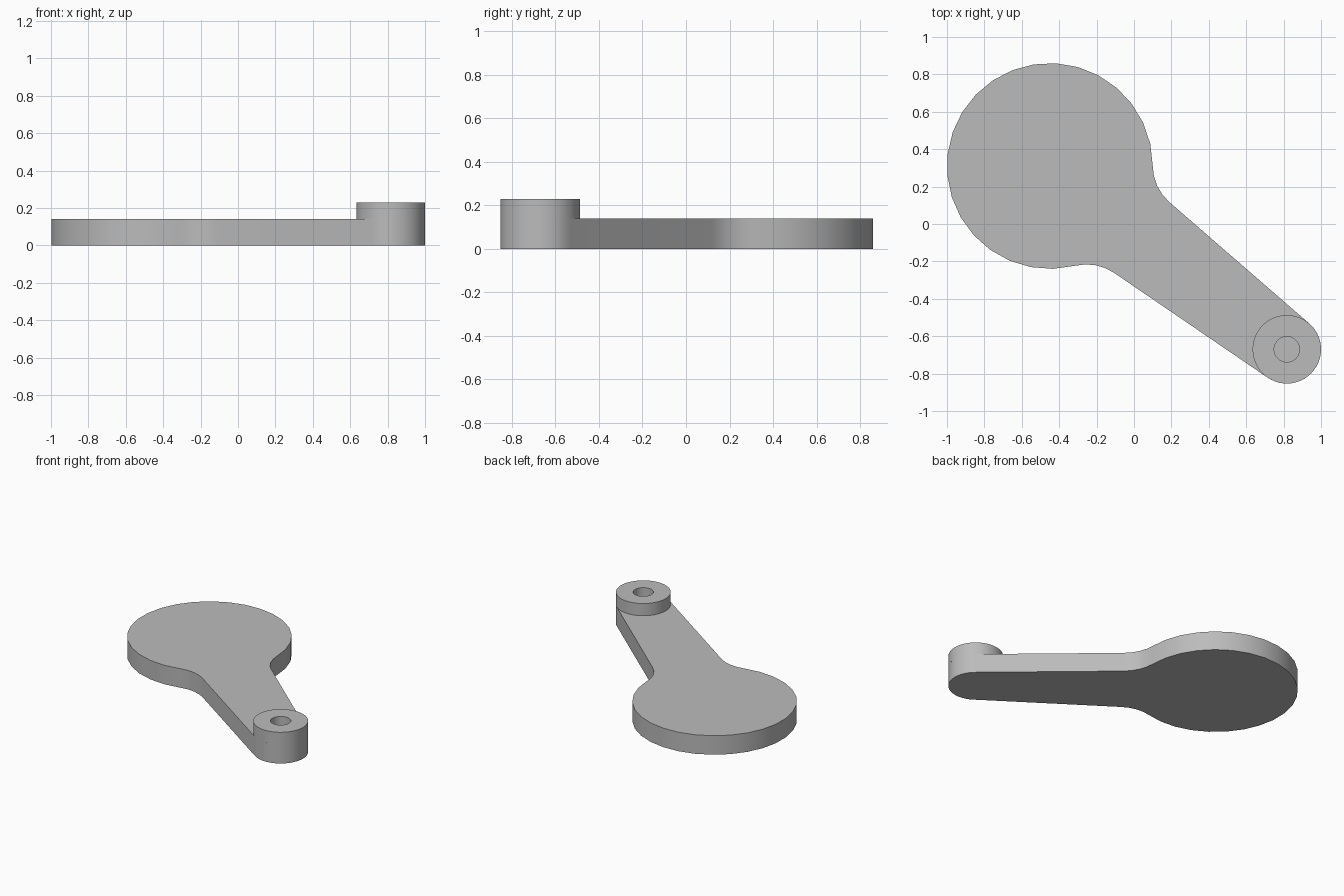
import bpy
import bmesh
from math import acos, atan2, ceil, cos, pi, radians, sin
from mathutils import Vector

if "Cube" in bpy.data.objects:
    bpy.data.objects.remove(bpy.data.objects["Cube"], do_unlink=True)

DISC, DISC_R = Vector((-0.45, 0.31)), 0.55
PIVOT, PIVOT_R = Vector((0.817, -0.67)), 0.183
FILLET_R, HOLE_R = 0.26, 0.068
PLATE_TOP, BOSS_TOP = 0.14, 0.23

grey = bpy.data.materials.new("mid grey")
grey.use_nodes = True
colour = (0.5, 0.5, 0.5, 1)
grey.diffuse_color = colour
grey.node_tree.nodes["Principled BSDF"].inputs["Base Color"].default_value = colour


def arc(centre, radius, start, end, step):
    """Points along an arc, both ends included."""
    count = max(2, ceil(abs(end - start) / radians(step)))
    angles = [start + (end - start) * i / count for i in range(count + 1)]
    return [centre + radius * Vector((cos(a), sin(a))) for a in angles]


def finish(name, bm):
    bmesh.ops.remove_doubles(bm, verts=bm.verts, dist=0.0005)
    bmesh.ops.recalc_face_normals(bm, faces=bm.faces)
    mesh = bpy.data.meshes.new(name)
    bm.to_mesh(mesh)
    bm.free()
    mesh.materials.append(grey)
    obj = bpy.data.objects.new(name, mesh)
    bpy.context.collection.objects.link(obj)
    bpy.ops.object.select_all(action="DESELECT")
    obj.select_set(True)
    bpy.context.view_layer.objects.active = obj
    bpy.ops.object.shade_smooth_by_angle(angle=radians(30))
    return obj


def fillet(normal):
    """Angle from the edge normal to where the fillet meets the disc."""
    n = Vector((cos(normal), sin(normal)))
    inset = n.dot(PIVOT - DISC) + PIVOT_R
    return acos((inset + FILLET_R) / (DISC_R + FILLET_R))


# Arm plate: round pad, filleted neck, tapered arm and rounded end
upper, lower = atan2(0.755, 0.655), atan2(-0.826, -0.564) + 2 * pi
upper_join = upper - fillet(upper)
lower_join = lower + fillet(lower)


def fillet_centre(angle):
    return DISC + (DISC_R + FILLET_R) * Vector((cos(angle), sin(angle)))


outline = arc(DISC, DISC_R, upper_join, lower_join, 12.5)
outline += arc(fillet_centre(lower_join), FILLET_R, lower_join + pi, lower + pi, 12.5)
outline += arc(PIVOT, PIVOT_R, lower, upper + 2 * pi, 7.5)
outline += arc(fillet_centre(upper_join), FILLET_R, upper + pi, upper_join + pi, 12.5)

bm = bmesh.new()
base = [bm.verts.new((p.x, p.y, 0)) for p in outline]
bmesh.ops.remove_doubles(bm, verts=base, dist=0.0005)
base_face = bm.faces.new([v for v in base if v.is_valid])
result = bmesh.ops.extrude_face_region(bm, geom=[base_face], use_keep_orig=True)
top = [g for g in result["geom"] if isinstance(g, bmesh.types.BMVert)]
bmesh.ops.translate(bm, verts=top, vec=(0, 0, PLATE_TOP))
finish("arm_plate", bm)

# Pivot boss: raised ring around a blind hole
bm = bmesh.new()
profile = [(HOLE_R, PLATE_TOP), (HOLE_R, BOSS_TOP),
           (PIVOT_R, BOSS_TOP), (PIVOT_R, PLATE_TOP)]
points = [bm.verts.new((PIVOT.x + r, PIVOT.y, z)) for r, z in profile]
edges = [bm.edges.new(pair) for pair in zip(points, points[1:])]
bmesh.ops.spin(bm, geom=points + edges, cent=(PIVOT.x, PIVOT.y, 0),
               axis=(0, 0, 1), angle=2 * pi, steps=48)
finish("pivot_boss", bm)
